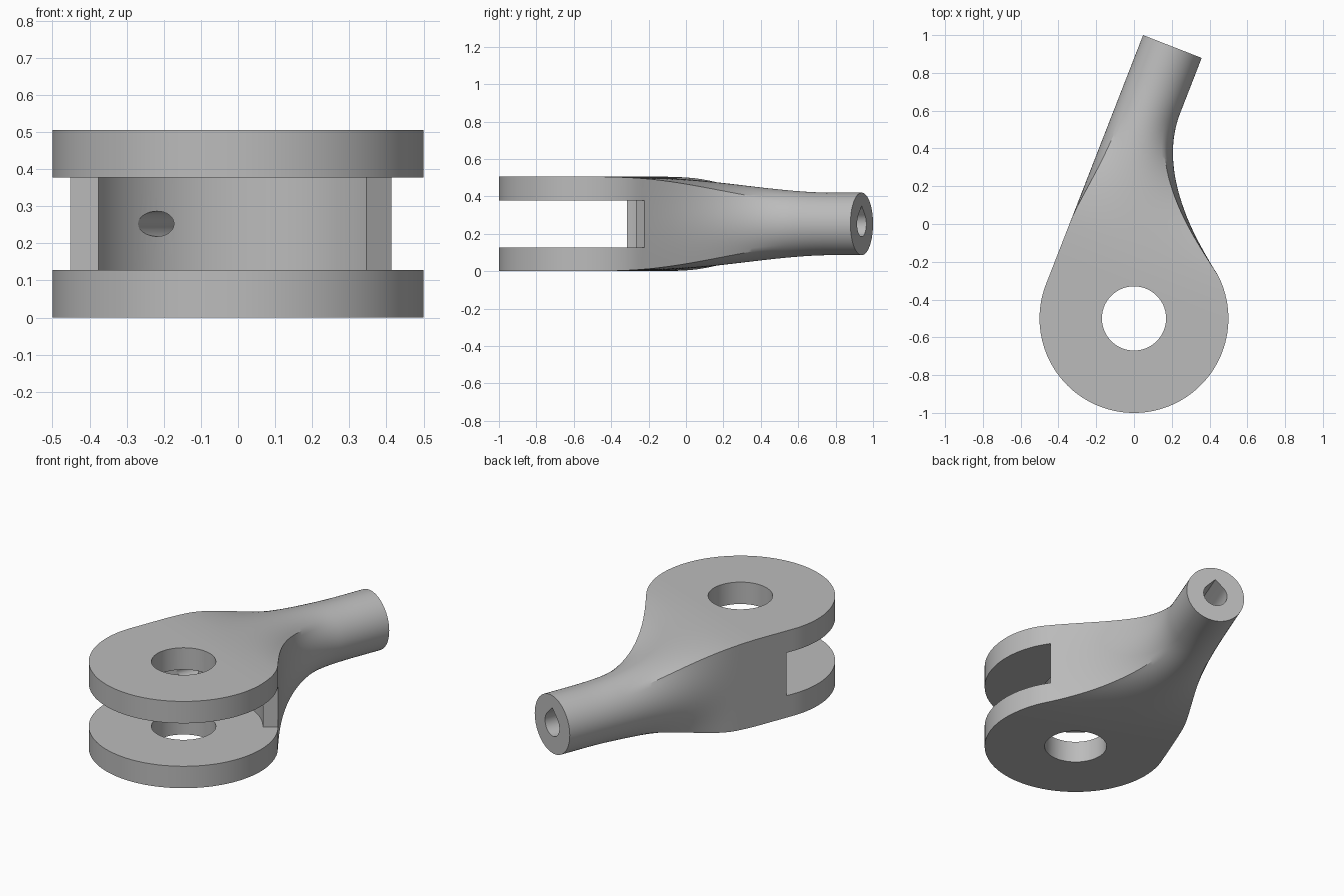
import bpy, bmesh, math
from math import sin, cos, radians, sqrt, pi
from mathutils import Matrix

cube = bpy.data.objects.get("Cube")
if cube:
    bpy.data.objects.remove(cube, do_unlink=True)

THICK = 0.505           # overall height
MID = THICK / 2
DISC_R = 0.5
SHAFT_R = 0.167
SHAFT_U = SHAFT_R - DISC_R   # sideways offset of the shaft axis
LENGTH = 1.415          # pin axis to shaft end
PIN = Matrix.Translation((0, -0.5, MID))
ARM = PIN @ Matrix.Rotation(radians(-21.3), 4, 'Z')

grey = bpy.data.materials.new("plain_grey")
grey.use_nodes = True
grey.diffuse_color = (0.5, 0.5, 0.5, 1)
grey.node_tree.nodes["Principled BSDF"].inputs["Base Color"].default_value = (0.5, 0.5, 0.5, 1)


def make_object(name, bm):
    bmesh.ops.recalc_face_normals(bm, faces=bm.faces)
    mesh = bpy.data.meshes.new(name)
    bm.to_mesh(mesh)
    bm.free()
    mesh.materials.append(grey)
    obj = bpy.data.objects.new(name, mesh)
    bpy.context.collection.objects.link(obj)
    return obj


def loft(name, rings, matrix):
    """Skin closed rings of equal length and cap both ends."""
    bm = bmesh.new()
    rows = [[bm.verts.new(matrix @ Matrix.Translation(p).to_translation()) for p in r] for r in rings]
    n = len(rows[0])
    for a, b in zip(rows, rows[1:]):
        for i in range(n):
            j = (i + 1) % n
            bm.faces.new((a[i], a[j], b[j], b[i]))
    bm.faces.new(rows[0])
    bm.faces.new(rows[-1])
    return make_object(name, bm)


def prism(name, outline, low, high, matrix):
    return loft(name, [[(x, y, z) for x, y in outline] for z in (low, high)], matrix)


def arc(radius, start, end, count):
    return [(radius * cos(radians(start + (end - start) * i / count)),
             radius * sin(radians(start + (end - start) * i / count)))
            for i in range(count + 1)]


def smooth(v, start, end):
    t = min(1, max(0, (v - start) / (end - start)))
    return t * t * (3 - 2 * t)


def section(v, count=64):
    """Cross-section at v along the arm: rectangle blending to a circle."""
    left = -sqrt(DISC_R ** 2 - v * v) if v < 0 else -DISC_R
    if v < 0.38:
        right = sqrt(DISC_R ** 2 - v * v)
    else:
        right = 0.94 * max(0, 1.1 - v) ** 2 - SHAFT_R + 0.004 * (1 - smooth(v, 0.38, 0.6))
    centre, half_w = (left + right) / 2, (right - left) / 2
    half_h = MID + (SHAFT_R - MID) * smooth(v, 0.2, 1.25)
    k = smooth(v, 0.35, 1.05)
    ring = []
    for i in range(count):
        c, s = cos(2 * pi * i / count), sin(2 * pi * i / count)
        scale = k + (1 - k) / max(abs(c), abs(s))
        ring.append((centre + half_w * c * scale, v, half_h * s * scale))
    return ring


# Body: round clevis head running into the offset shaft
stations = [-DISC_R * cos(radians(1 + 89 * i / 40)) for i in range(40)]
stations += [0.38 * i / 14 for i in range(14)]
stations += [0.38 + (LENGTH - 0.38) * i / 48 for i in range(49)]
body = loft("clevis_body", [section(v) for v in stations], ARM)

# Pin hole through both cheeks
cutters = [prism("pin_hole_cutter", arc(0.17, 0, 360, 72)[:-1], -1, 1, PIN)]

# Slot between the cheeks: curved back wall with radial end faces
slot = arc(0.418, 34, 154, 48) + arc(0.8, 154, 394, 48)
cutters.append(prism("slot_cutter", slot, -0.125, 0.125, PIN))

# Shaft bore: teardrop socket at the end, narrow round hole to the slot
BORE = ARM @ Matrix.Translation((SHAFT_U, 0, 0)) @ Matrix.Rotation(radians(-90), 4, 'X')
teardrop = arc(0.068, -45, 225, 36) + [(0, -0.068 * sqrt(2))]
cutters.append(prism("socket_cutter", teardrop, 0.75, 1.6, BORE))
cutters.append(prism("narrow_hole_cutter", arc(0.034, 0, 360, 32)[:-1], 0.15, 0.8, BORE))

bpy.ops.object.select_all(action='DESELECT')
bpy.context.view_layer.objects.active = body
body.select_set(True)
for cutter in cutters:
    cutter.hide_render = True
    mod = body.modifiers.new(cutter.name, 'BOOLEAN')
    mod.operation = 'DIFFERENCE'
    mod.solver = 'EXACT'
    mod.object = cutter
    bpy.ops.object.modifier_apply(modifier=mod.name)
    bpy.data.objects.remove(cutter, do_unlink=True)

bpy.ops.object.shade_smooth_by_angle(angle=radians(28))
